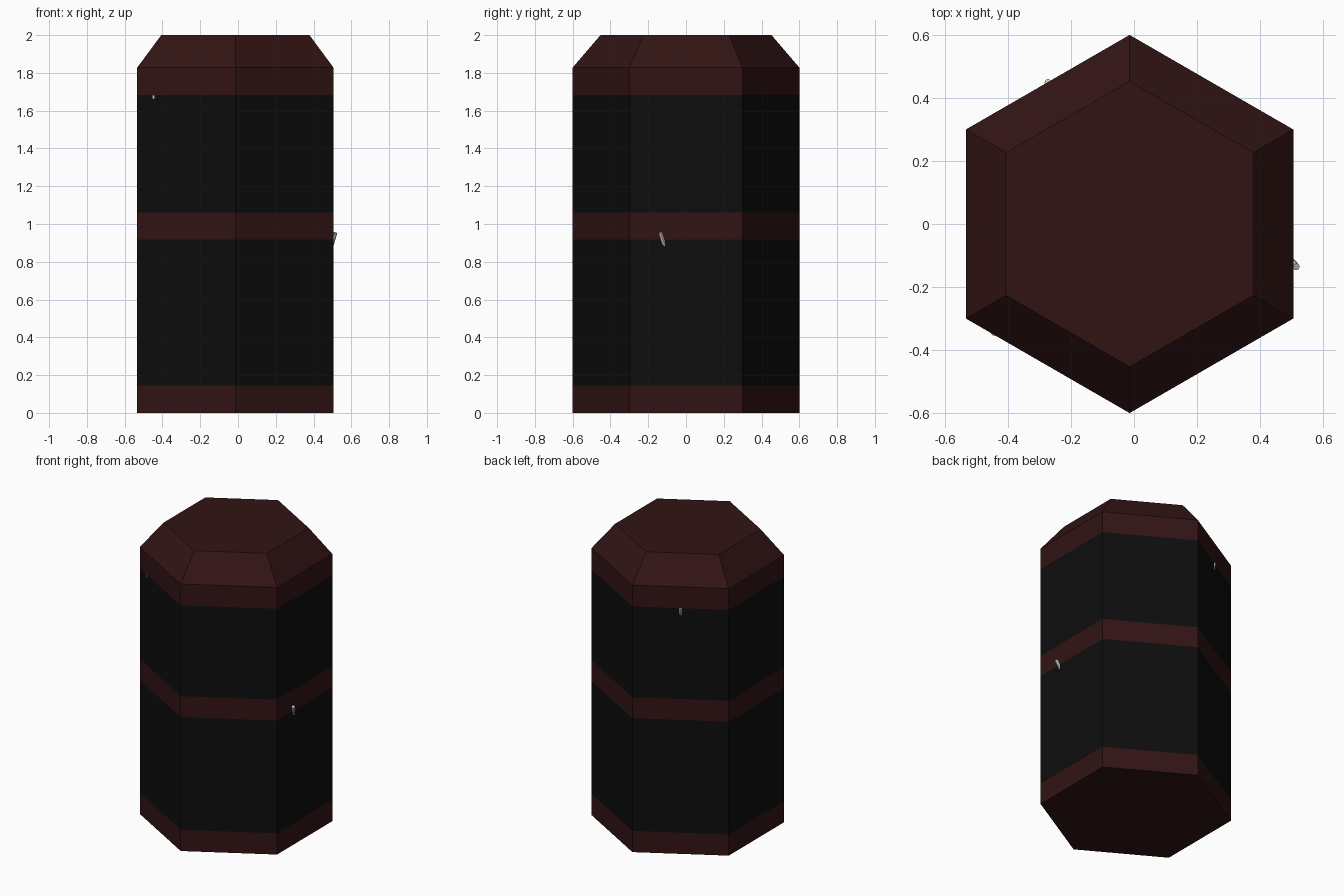
import bpy, bmesh
from math import pi, cos, sin
from mathutils import Vector

if "Cube" in bpy.data.objects:
    bpy.data.objects.remove(bpy.data.objects["Cube"])

CX = -0.014  # the body sits slightly left because of the protruding rod


def material(name, rgb):
    m = bpy.data.materials.new(name)
    m.diffuse_color = (*rgb, 1)
    m.use_nodes = True
    m.node_tree.nodes["Principled BSDF"].inputs["Base Color"].default_value = m.diffuse_color
    return m


RED = material("dark_red", (0.032, 0.007, 0.007))
BLACK = material("black", (0.004, 0.004, 0.004))


def hex_section(name, rings, mat, cap_bottom=False, cap_top=False):
    """Loft hexagons given as (radius, z), corners pointing to +y and -y."""
    bm = bmesh.new()
    loops = [[bm.verts.new((CX + r * cos(pi / 2 + i * pi / 3),
                            r * sin(pi / 2 + i * pi / 3), z))
              for i in range(6)] for r, z in rings]
    for a, b in zip(loops, loops[1:]):
        for i in range(6):
            j = (i + 1) % 6
            bm.faces.new((a[i], a[j], b[j], b[i]))
    if cap_bottom:
        bm.faces.new(loops[0][::-1])
    if cap_top:
        bm.faces.new(loops[-1])
    mesh = bpy.data.meshes.new(name)
    bm.to_mesh(mesh)
    bm.free()
    mesh.materials.append(mat)
    bpy.context.collection.objects.link(bpy.data.objects.new(name, mesh))


def rod(name, tip, direction, length=0.2, radius=0.011):
    """Thin rod ending at tip, running back into the body."""
    d = Vector(direction).normalized()
    bpy.ops.mesh.primitive_cylinder_add(
        vertices=12, radius=radius, depth=length,
        location=Vector(tip) - d * length / 2,
        rotation=d.to_track_quat('Z', 'Y').to_euler())
    ob = bpy.context.object
    ob.name = name
    bpy.ops.object.shade_smooth_by_angle()


# Stacked hexagonal body: red bands, black panels, chamfered lid
R = 0.6
hex_section("bottom_band", [(R, 0), (R, 0.145)], RED, cap_bottom=True)
hex_section("lower_panel", [(R, 0.145), (R, 0.917)], BLACK)
hex_section("middle_band", [(R, 0.917), (R, 1.06)], RED)
hex_section("upper_panel", [(R, 1.06), (R, 1.682)], BLACK)
hex_section("lid", [(R, 1.682), (R, 1.828), (0.453, 2.0)], RED, cap_top=True)

# Thin grey rods whose tips poke through the walls
rod("right_rod", (0.515, -0.136, 0.953), (0.3, -0.33, 1))
rod("back_left_rod", (-0.273, 0.449, 1.682), (-0.1, 0.17, 1))
rod("front_left_rod", (-0.444, -0.344, 1.682), (-0.1, -0.17, 1))
